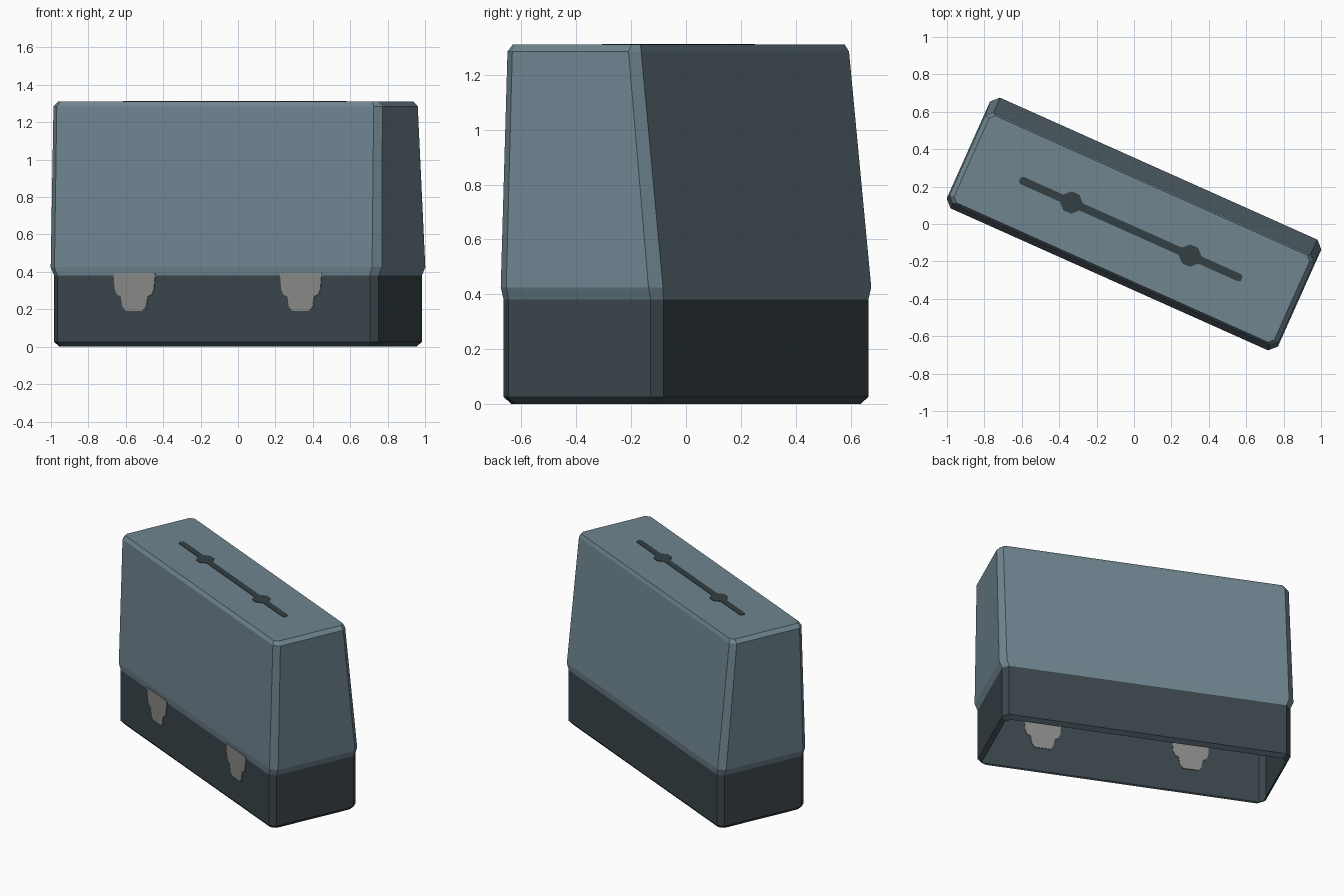
import bpy, bmesh, math
from mathutils import Matrix

if "Cube" in bpy.data.objects:
    bpy.data.objects.remove(bpy.data.objects["Cube"])

TURN = Matrix.Rotation(math.radians(-24.1), 4, 'Z')


def material(name, rgb):
    m = bpy.data.materials.new(name)
    m.diffuse_color = (*rgb, 1)
    m.use_nodes = True
    m.node_tree.nodes["Principled BSDF"].inputs["Base Color"].default_value = m.diffuse_color
    return m


LID = material("slate blue", (0.160, 0.235, 0.277))
BASE = material("dark slate", (0.042, 0.061, 0.072))
METAL = material("latch grey", (0.25, 0.25, 0.24))
DARK = material("handle dark", (0.033, 0.050, 0.055))


def finish(name, bm, mat, fix_normals=True):
    if fix_normals:
        bmesh.ops.recalc_face_normals(bm, faces=bm.faces)
    bm.transform(TURN)
    me = bpy.data.meshes.new(name)
    bm.to_mesh(me)
    bm.free()
    me.materials.append(mat)
    ob = bpy.data.objects.new(name, me)
    bpy.context.collection.objects.link(ob)
    return ob


def shell(name, rings, mat, cap_top=False):
    """Stack of chamfered rectangles: (z, half length, front, back, chamfer)."""
    bm = bmesh.new()
    loops = []
    for z, u, f, b, c in rings:
        pts = [(u - c, f), (u, f + c), (u, b - c), (u - c, b),
               (c - u, b), (-u, b - c), (-u, f + c), (c - u, f)]
        loops.append([bm.verts.new((x, y, z)) for x, y in pts])
    for lo, hi in zip(loops, loops[1:]):
        for i in range(8):
            j = (i + 1) % 8
            bm.faces.new((lo[i], lo[j], hi[j], hi[i]))
    if cap_top:
        bm.faces.new(loops[-1])
    return finish(name, bm, mat, False)


def plate(name, outline, push, mat):
    """Thin plate: outline of 3D points pushed along a vector."""
    bm = bmesh.new()
    face = bm.faces.new([bm.verts.new(p) for p in outline])
    out = bmesh.ops.extrude_face_region(bm, geom=[face], use_keep_orig=True)
    verts = [g for g in out["geom"] if isinstance(g, bmesh.types.BMVert)]
    bmesh.ops.translate(bm, verts=verts, vec=push)
    return finish(name, bm, mat)


# Base: open underneath, chamfered bottom rim
shell("case_base", [(0.0, 0.925, -0.297, 0.297, 0.03),
                    (0.025, 0.95, -0.319, 0.319, 0.035),
                    (0.38, 0.95, -0.319, 0.319, 0.035)], BASE)

# Lid: flares slightly past the base, back leans in more than the front
shell("case_lid", [(0.38, 0.95, -0.319, 0.319, 0.035),
                   (0.425, 0.97, -0.324, 0.324, 0.04),
                   (1.285, 0.963, -0.298, 0.236, 0.035),
                   (1.31, 0.938, -0.284, 0.226, 0.025)], LID, cap_top=True)

# Latches: stepped plates through the front wall, seen inside and out
half = [(0.122, 0.393), (0.115, 0.31), (0.103, 0.28), (0.078, 0.268),
        (0.07, 0.215), (0.05, 0.192)]
for side, cx in (("left", -0.463), ("right", 0.512)):
    outline = [(cx + x, -0.3235, z) for x, z in half]
    outline += [(cx - x, -0.3235, z) for x, z in reversed(half)]
    plate("latch_" + side, outline, (0, 0.009, 0), METAL)

# Handle: slim bar with two rounded mounts, lying on the top
top = [(-0.655, 0.012), (-0.64, 0.021), (-0.41, 0.021), (-0.395, 0.036),
       (-0.375, 0.055), (-0.33, 0.055), (-0.31, 0.036), (-0.295, 0.021)]
top += [(-x - 0.01, y) for x, y in reversed(top)]
mid = -0.032
outline = [(x, mid + y, 1.308) for x, y in top]
outline += [(x, mid - y, 1.308) for x, y in reversed(top)]
plate("carry_handle", outline, (0, 0, 0.005), DARK)
